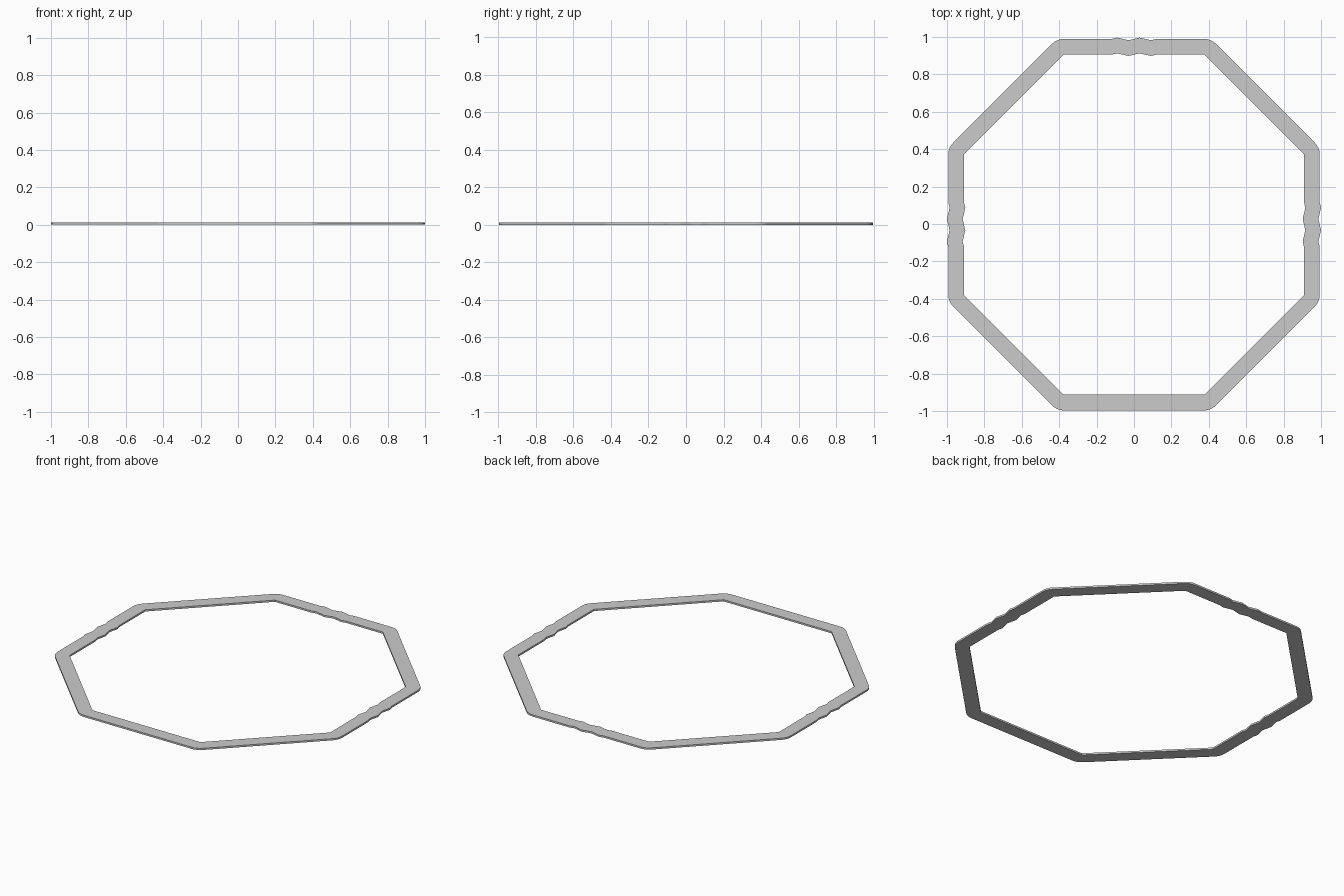
import bpy, bmesh, math
from mathutils import Vector, Matrix

if "Cube" in bpy.data.objects:
    bpy.data.objects.remove(bpy.data.objects["Cube"])

INNER, OUTER, THICK, WAVE = 0.909, 0.993, 0.011, 0.007
HALF = INNER * math.tan(math.pi / 8)   # half length of an inner side
SHIFT = Vector((0, -WAVE / 2))         # keeps the ring centred with its waves
ARC = 4                                # segments per rounded outer corner

# Inner/outer point pairs, side by side round the octagon (counter-clockwise)
pairs = []
zigzag = [(-0.12, 0), (-0.09, -1), (-0.03, 1), (0.03, -1), (0.09, 1), (0.12, 0)]
for side in range(8):
    rot = Matrix.Rotation(side * math.pi / 4, 2)
    stations = [(-HALF, 0)]
    if side in (0, 2, 4):              # right, top and left sides carry waves
        flip = -1 if side == 0 else 1
        stations += [(t, -k * WAVE) if flip == -1 else (t, k * WAVE)
                     for t, k in zigzag]
        # all three waves run the same way round the ring
        if side == 0:
            stations[1:] = [(t, k * WAVE) for t, k in zigzag]
    stations.append((HALF, 0))
    for t, d in stations:
        pairs.append((rot @ Vector((INNER + d, t)), rot @ Vector((OUTER + d, t))))
    # rounded outer corner swinging about the sharp inner corner
    corner = rot @ Vector((INNER, HALF))
    for i in range(1, ARC):
        a = (side + i / ARC) * math.pi / 4
        tip = Vector((math.cos(a), math.sin(a))) * (OUTER - INNER)
        pairs.append((corner, corner + tip))

# Ring band, closed top, bottom and walls
bm = bmesh.new()
rings = []
for p, q in pairs:
    p, q = p + SHIFT, q + SHIFT
    rings.append([bm.verts.new((v.x, v.y, z))
                  for v, z in ((p, 0), (q, 0), (q, THICK), (p, THICK))])
for i, a in enumerate(rings):
    b = rings[(i + 1) % len(rings)]
    for k in range(4):
        n = (k + 1) % 4
        bm.faces.new((a[k], b[k], b[n], a[n]))
bmesh.ops.remove_doubles(bm, verts=bm.verts, dist=1e-5)
bmesh.ops.recalc_face_normals(bm, faces=bm.faces)
mesh = bpy.data.meshes.new("octagon_ring")
bm.to_mesh(mesh)
bm.free()
ring = bpy.data.objects.new("octagon_ring", mesh)
bpy.context.collection.objects.link(ring)
